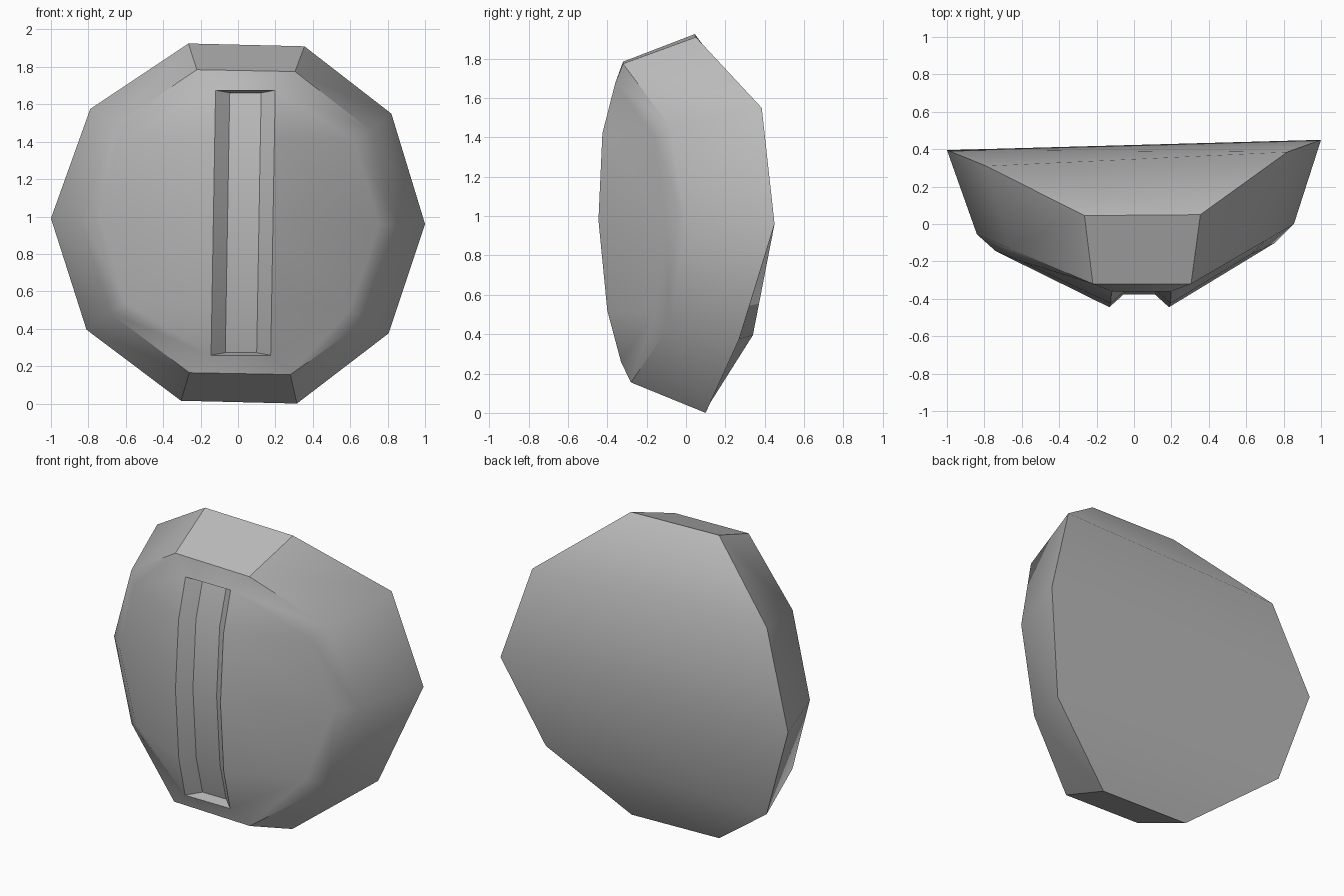
import bpy, bmesh, math

if "Cube" in bpy.data.objects:
    bpy.data.objects.remove(bpy.data.objects["Cube"])

grey = bpy.data.materials.new("plain grey")
grey.diffuse_color = (0.5, 0.5, 0.5, 1)
grey.use_nodes = True
grey.node_tree.nodes["Principled BSDF"].inputs["Base Color"].default_value = grey.diffuse_color

# Decagon loops, counter-clockwise from the right-hand corner: (x, y, z)
RIM = [(1, .45, .96), (.82, .385, 1.55), (.355, .05, 1.91), (-.265, .045, 1.925),
       (-.79, .31, 1.575), (-1, .395, .99), (-.81, .34, .395), (-.305, .1, .015),
       (.315, .1, 0), (.805, .27, .375)]
SHOULDER = [(.855, 0, .96), (.71, -.085, 1.46), (.305, -.32, 1.775), (-.22, -.32, 1.785),
            (-.665, -.13, 1.485), (-.84, -.055, .985), (-.685, -.1, .485), (-.26, -.275, .165),
            (.28, -.28, .155), (.69, -.08, .445)]
# Front panel corners at the sides, top to bottom
PANEL_R = [(.62, -.165, 1.41), (.755, -.1, .955), (.6, -.165, .5)]
PANEL_L = [(-.6, -.2, 1.43), (-.74, -.145, .98), (-.6, -.18, .535)]
# Ridge profile beside the slot, top to bottom: (y, z)
RIDGE = [(-.36, 1.675), (-.425, 1.42), (-.445, .98), (-.4, .52), (-.33, .258)]
SLOT_DEPTH = .068

bm = bmesh.new()


def verts(points):
    return [bm.verts.new(p) for p in points]


def strip(a, b, closed=False):
    """Quads between two rows of vertices."""
    n = len(a)
    for i in range(n if closed else n - 1):
        j = (i + 1) % n
        bm.faces.new((a[i], a[j], b[j], b[i]))


def ridge_row(x, depth=0, inset=0):
    """Curved row along the slot, leaning slightly with height."""
    row = []
    for i, (y, z) in enumerate(RIDGE):
        end = inset if i == 4 else -inset if i == 0 else 0
        row.append((x + .017 * (z - .97), y + depth, z + end))
    return verts(row)


rim, shoulder = verts(RIM), verts(SHOULDER)
right, left = verts(PANEL_R), verts(PANEL_L)
ridge_l, ridge_r = ridge_row(-.132), ridge_row(.187)
floor_l, floor_r = ridge_row(-.056, SLOT_DEPTH, .014), ridge_row(.112, SLOT_DEPTH, .014)

# Outer wall and bevelled shoulder
strip(rim, shoulder, True)
panel = [right[1], right[0], ridge_r[0], ridge_l[0], left[0],
         left[1], left[2], ridge_l[4], ridge_r[4], right[2]]
strip(shoulder, panel, True)

# Front panels either side of the slot
for ridge, side in ((ridge_l, left), (ridge_r, right)):
    strip(ridge[1:4], side)
    bm.faces.new((ridge[0], ridge[1], side[0]))
    bm.faces.new((ridge[3], ridge[4], side[2]))

# Slot walls, floor and ends
strip(ridge_l, floor_l)
strip(floor_l, floor_r)
strip(floor_r, ridge_r)
for i in (0, 4):
    bm.faces.new((ridge_l[i], floor_l[i], floor_r[i], ridge_r[i]))

# Bowed back
strip([rim[i] for i in (2, 1, 0, 9, 8)], [rim[i] for i in (3, 4, 5, 6, 7)])

bmesh.ops.recalc_face_normals(bm, faces=bm.faces)
mesh = bpy.data.meshes.new("hatch_block")
bm.to_mesh(mesh)
bm.free()
mesh.materials.append(grey)
block = bpy.data.objects.new("hatch_block", mesh)
bpy.context.collection.objects.link(block)
bpy.context.view_layer.objects.active = block
block.select_set(True)
bpy.ops.object.shade_smooth_by_angle(angle=math.radians(35))
